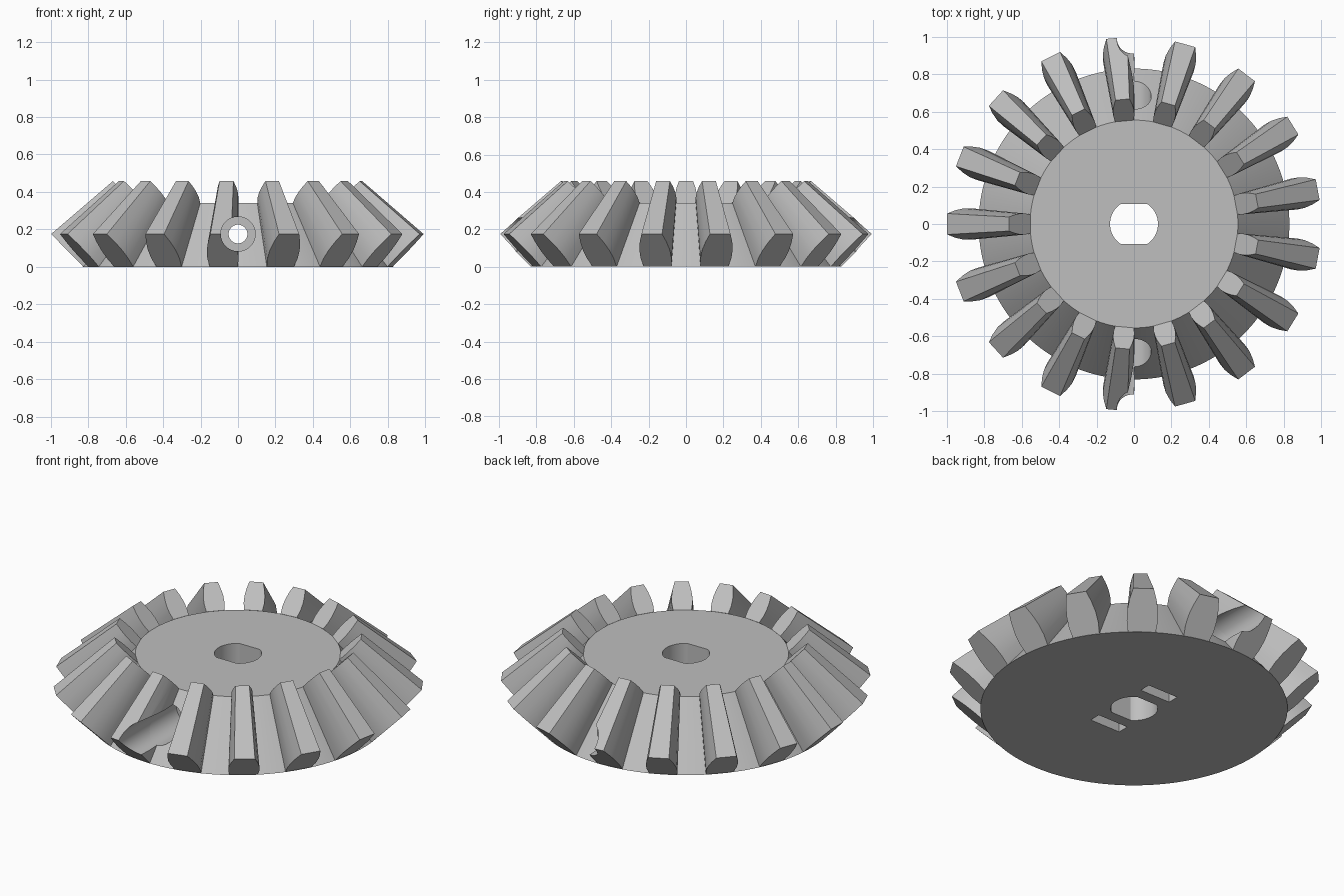
import bpy, bmesh, math
from mathutils import Matrix, Vector

if "Cube" in bpy.data.objects:
    bpy.data.objects.remove(bpy.data.objects["Cube"], do_unlink=True)

TEETH = 17
APEX = Vector((0, 0, 1.03))      # point all the teeth taper towards
TAPER = 0.669                    # size of a tooth's inner end against its outer end
BASE_R, TOP_R, BODY_H = 0.83, 0.555, 0.34
BORE_Z = 0.175

grey = bpy.data.materials.new("light grey")
grey.use_nodes = True
grey.diffuse_color = (0.52, 0.52, 0.52, 1)
grey.node_tree.nodes["Principled BSDF"].inputs["Base Color"].default_value = grey.diffuse_color


def make(name, bm):
    bmesh.ops.recalc_face_normals(bm, faces=bm.faces)
    mesh = bpy.data.meshes.new(name)
    bm.to_mesh(mesh)
    bm.free()
    mesh.materials.append(grey)
    obj = bpy.data.objects.new(name, mesh)
    bpy.context.collection.objects.link(obj)
    return obj


def loft(bm, lower, upper):
    """Close a solid between two matching outlines."""
    a = [bm.verts.new(p) for p in lower]
    b = [bm.verts.new(p) for p in upper]
    bm.faces.new(a)
    bm.faces.new(b[::-1])
    for i in range(len(a)):
        j = (i + 1) % len(a)
        bm.faces.new((a[i], a[j], b[j], b[i]))


def cylinder_y(name, radius, y0, y1):
    bm = bmesh.new()
    place = Matrix.Translation((0, (y0 + y1) / 2, BORE_Z)) @ Matrix.Rotation(math.pi / 2, 4, 'X')
    bmesh.ops.create_cone(bm, cap_ends=True, segments=48, radius1=radius,
                          radius2=radius, depth=y1 - y0, matrix=place)
    return make(name, bm)


# Conical body
bm = bmesh.new()
bmesh.ops.create_cone(bm, cap_ends=True, segments=TEETH * 8, radius1=BASE_R, radius2=TOP_R,
                      depth=BODY_H, matrix=Matrix.Translation((0, 0, BODY_H / 2)))
body = make("gear_body", bm)

# Tapered teeth: outer end outline as (share of height, half width)
flank = [(0, 0.075), (0.25, 0.084), (0.5, 0.083), (0.75, 0.073), (1, 0.056)]
root, tip = Vector((0.826, 0, 0)), Vector((0.998, 0, 0.175))
right = [root.lerp(tip, t) + Vector((0, w, 0)) for t, w in flank]
outline = right + [Vector((p.x, -p.y, p.z)) for p in reversed(right)]
bm = bmesh.new()
for i in range(TEETH):
    turn = Matrix.Rotation(math.pi + i * math.tau / TEETH, 3, 'Z')
    outer = [turn @ p for p in outline]
    loft(bm, outer, [APEX + (p - APEX) * TAPER for p in outer])
teeth = make("gear_teeth", bm)

# Axle hole cutter with two flats
bm = bmesh.new()
ring = []
for i in range(64):
    a = math.tau * (i + 0.5) / 64
    y = max(-0.108, min(0.108, 0.128 * math.sin(a)))
    ring.append(Vector((0.128 * math.cos(a), y, -0.1)))
loft(bm, ring, [p + Vector((0, 0, 0.7)) for p in ring])
axle = make("axle_cutter", bm)

# Set screw hole, screw head recesses and nut slots
screw = cylinder_y("screw_cutter", 0.05, -1.2, 1.2)
heads = [cylinder_y("front_head_cutter", 0.092, -1.2, -0.45),
         cylinder_y("back_head_cutter", 0.092, 0.45, 1.2)]
slots = []
for side in (-1, 1):
    bm = bmesh.new()
    bmesh.ops.create_cube(bm, size=1, matrix=Matrix.Translation((0, side * 0.21, 0.09))
                          @ Matrix.Diagonal((0.2, 0.068, 0.36, 1)))
    slots.append(make("nut_slot_cutter", bm))


def cut(obj, cutters):
    bpy.context.view_layer.objects.active = obj
    for c in cutters:
        mod = obj.modifiers.new("cut", 'BOOLEAN')
        mod.operation = 'DIFFERENCE'
        mod.solver = 'EXACT'
        mod.object = c
        bpy.ops.object.modifier_apply(modifier=mod.name)


cut(body, [axle] + slots + heads + [screw])
cut(teeth, heads)
for c in [axle, screw] + heads + slots:
    bpy.data.objects.remove(c, do_unlink=True)

# Smooth round surfaces, keep edges crisp
for obj in (body, teeth):
    bpy.ops.object.select_all(action='DESELECT')
    obj.select_set(True)
    bpy.context.view_layer.objects.active = obj
    bpy.ops.object.shade_smooth_by_angle(angle=math.radians(25))
